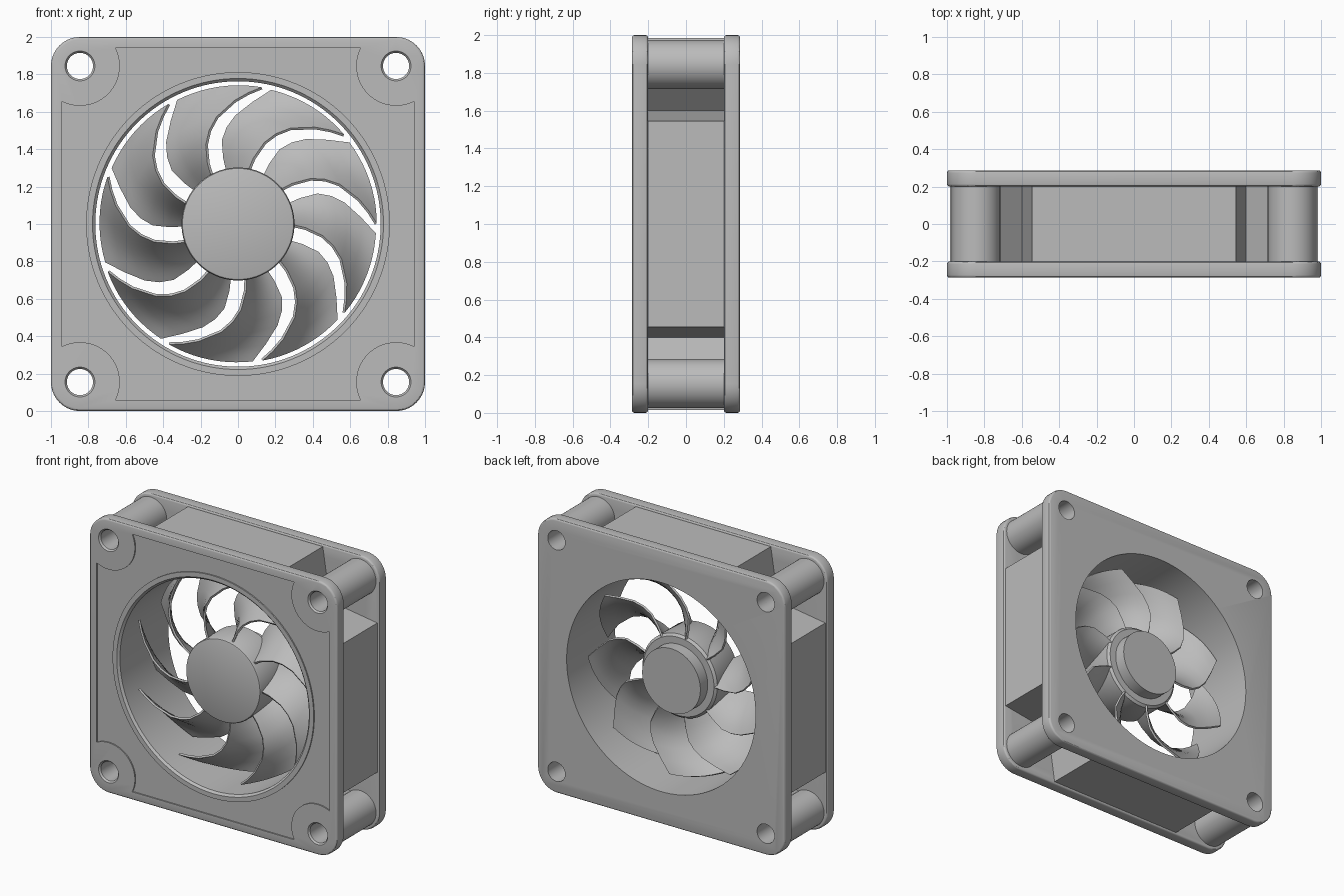
import bpy, bmesh, math
from mathutils import Vector, Matrix

cube = bpy.data.objects.get("Cube")
if cube:
    bpy.data.objects.remove(cube)

grey = bpy.data.materials.new("plain grey")
grey.use_nodes = True
COLOUR = (0.5, 0.5, 0.5, 1)
grey.diffuse_color = COLOUR
grey.node_tree.nodes["Principled BSDF"].inputs["Base Color"].default_value = COLOUR

MID = 1.0        # height of the fan axis
HALF = 0.287     # half the depth
INNER = 0.2      # inner face of each flange
HOLE = 0.845     # mounting hole offset from the axis
CORNERS = [(sx * HOLE, sz * HOLE) for sx in (-1, 1) for sz in (-1, 1)]


def finish(name, bm):
    bmesh.ops.recalc_face_normals(bm, faces=bm.faces)
    mesh = bpy.data.meshes.new(name)
    bm.to_mesh(mesh)
    bm.free()
    mesh.materials.append(grey)
    obj = bpy.data.objects.new(name, mesh)
    bpy.context.collection.objects.link(obj)
    return obj


def activate(obj):
    bpy.ops.object.select_all(action='DESELECT')
    obj.select_set(True)
    bpy.context.view_layer.objects.active = obj


def modify(obj, kind, **settings):
    mod = obj.modifiers.new(kind.title(), kind)
    for key, value in settings.items():
        setattr(mod, key, value)
    activate(obj)
    bpy.ops.object.modifier_apply(modifier=mod.name)


def cut(obj, *cutters):
    for cutter in cutters:
        modify(obj, 'BOOLEAN', operation='DIFFERENCE', solver='EXACT', object=cutter)


def smooth(obj):
    activate(obj)
    bpy.ops.object.shade_smooth_by_angle(angle=math.radians(30))


def prism(name, outline, y0, y1):
    """Extrude an outline around the fan axis from y0 to y1."""
    bm = bmesh.new()
    face = bm.faces.new([bm.verts.new((x, y0, MID + z)) for x, z in outline])
    out = bmesh.ops.extrude_face_region(bm, geom=[face])
    moved = [v for v in out["geom"] if isinstance(v, bmesh.types.BMVert)]
    bmesh.ops.translate(bm, verts=moved, vec=(0, y1 - y0, 0))
    return finish(name, bm)


def lathe(name, profile, x=0, z=0, sides=96):
    """Turn (radius, y) points into a capped solid around an axis along y."""
    bm = bmesh.new()
    rings = []
    for r, y in profile:
        rings.append([bm.verts.new((x + r * math.cos(a), y, MID + z + r * math.sin(a)))
                      for a in (math.tau * i / sides for i in range(sides))])
    for a, b in zip(rings, rings[1:]):
        for i in range(sides):
            j = (i + 1) % sides
            bm.faces.new((a[i], a[j], b[j], b[i]))
    bm.faces.new(rings[0])
    bm.faces.new(rings[-1])
    return finish(name, bm)


def rounded_square(half, radius, steps=10):
    points = []
    for q in range(4):
        turn = Matrix.Rotation(q * math.pi / 2, 2)
        for i in range(steps + 1):
            a = math.pi / 2 * i / steps
            corner = Vector((half - radius + radius * math.cos(a),
                             half - radius + radius * math.sin(a)))
            points.append(tuple(turn @ corner))
    return points


# Cutters: air duct, mounting holes and shallow front recess
duct = lathe("duct_cutter", [(0.778, -0.4), (0.778, -HALF), (0.763, -0.272), (0.763, 0.4)], sides=128)
holes = [lathe("hole_cutter", [(0.08, -0.4), (0.08, -HALF), (0.07, -0.275), (0.07, 0.4)], x, z, 40)
         for x, z in CORNERS]
recess = prism("recess_cutter", rounded_square(0.94, 0.01, 1), -0.4, -HALF + 0.009)
islands = [lathe("island_cutter", [(0.812, -0.5), (0.812, 0)], sides=128)]
islands += [lathe("island_cutter", [(0.213, -0.5), (0.213, 0)], x, z, 64) for x, z in CORNERS]
cut(recess, *islands)

# Front and back flanges
for name, y0, y1 in (("front_flange", -HALF, -INNER), ("back_flange", INNER, HALF)):
    flange = prism(name, rounded_square(1.0, 0.155), y0, y1)
    modify(flange, 'BEVEL', width=0.014, segments=3, limit_method='ANGLE',
           angle_limit=math.radians(40))
    if name == "front_flange":
        cut(flange, recess)
    cut(flange, duct, *holes)
    smooth(flange)

# Duct housing with four flat side panels and a notch at each corner
outline = []
for q in range(4):
    turn = Matrix.Rotation(q * math.pi / 2, 2)
    for p in ((0.985, -0.545), (0.985, 0.545), (0.62, 0.6), (0.6, 0.62)):
        outline.append(tuple(turn @ Vector(p)))
housing = prism("duct_housing", outline, -INNER, INNER)
cut(housing, duct)
smooth(housing)

# Hollow corner pillars and the thin diagonal webs that tie them to the housing
for (x, z), hole in zip(CORNERS, holes):
    pillar = lathe("corner_pillar", [(0.13, -INNER), (0.13, INNER)], x, z, 48)
    cut(pillar, hole)
    smooth(pillar)
    along = Vector((x, z)).normalized()
    side = Vector((-along.y, along.x)) * 0.015
    a, b = along * 0.82, along * 1.09
    prism("corner_web", [a - side, b - side, b + side, a + side], -INNER, INNER)

# Rotor hub with a stepped motor boss at the back
hub = lathe("rotor_hub", [(0.29, -0.175), (0.297, -0.172), (0.302, -0.163), (0.302, 0.07),
                          (0.285, 0.085), (0.235, 0.085), (0.235, 0.17)])
smooth(hub)

# Swept blades: radius, sweep of the gap centre, half width of the gap (degrees)
STATIONS = [(0.28, 0, 8.5), (0.36, -1, 7), (0.455, -4, 5.5), (0.52, -8.5, 5.2),
            (0.58, -14, 5), (0.657, -23, 4.2), (0.70, -28, 3.2), (0.737, -32, 2)]
BLADES = 9
CHORD = 10
for n in range(BLADES):
    bm = bmesh.new()
    rows = []
    for r, sweep, gap in STATIONS:
        start = -90 + n * 360 / BLADES + sweep + gap
        span = 360 / BLADES - 2 * gap
        row = []
        for i in range(CHORD + 1):
            u = i / CHORD
            a = math.radians(start + span * u)
            y = -0.15 + 0.23 * u + 0.03 * math.sin(math.pi * u)
            row.append(bm.verts.new((r * math.cos(a), y, MID + r * math.sin(a))))
        rows.append(row)
    for a, b in zip(rows, rows[1:]):
        for i in range(CHORD):
            bm.faces.new((a[i], a[i + 1], b[i + 1], b[i]))
    blade = finish("fan_blade", bm)
    modify(blade, 'SOLIDIFY', thickness=0.014, offset=0)
    smooth(blade)

# Remove the cutters
for cutter in [duct, recess] + holes + islands:
    bpy.data.objects.remove(cutter)
